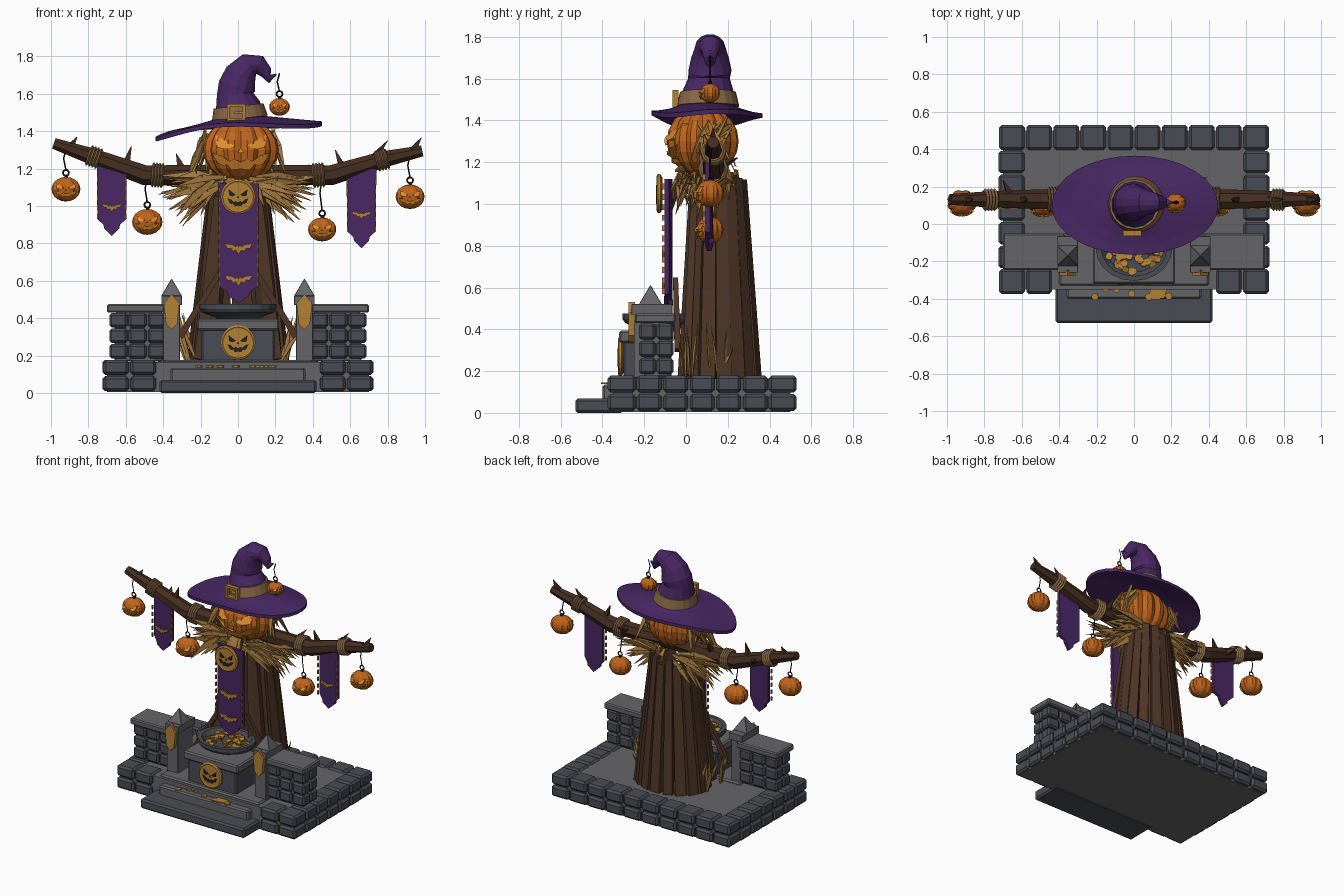
import bpy, bmesh, random
from math import sin, cos, pi, sqrt, radians
from mathutils import Vector as V, Matrix as M

if "Cube" in bpy.data.objects:
    bpy.data.objects.remove(bpy.data.objects["Cube"])

random.seed(4)
U = random.uniform
COL = dict(stone=(.068, .073, .09), slab=(.13, .13, .14), wood=(.075, .036, .019), bark=(.06, .027, .015),
           orange=(.52, .13, .012), glow=(.75, .27, .03), gold=(.45, .22, .035), straw=(.36, .19, .05),
           purple=(.065, .02, .125), rope=(.25, .14, .06), dark=(.02, .015, .012))


def emit(name, bm, col, bevel=0):
    bmesh.ops.recalc_face_normals(bm, faces=bm.faces)
    me = bpy.data.meshes.new(name)
    bm.to_mesh(me)
    bm.free()
    m = bpy.data.materials.get(col) or bpy.data.materials.new(col)
    m.diffuse_color = (*COL[col], 1)
    m.use_nodes = True
    m.node_tree.nodes["Principled BSDF"].inputs["Base Color"].default_value = m.diffuse_color
    me.materials.append(m)
    ob = bpy.data.objects.new(name, me)
    bpy.context.collection.objects.link(ob)
    if bevel:
        b = ob.modifiers.new("bevel", 'BEVEL')
        b.width, b.segments = bevel, 1
    return ob


def box(bm, x0, x1, y0, y1, z0, z1):
    c = V((x0 + x1, y0 + y1, z0 + z1)) / 2
    bmesh.ops.create_cube(bm, size=1, matrix=M.Translation(c) @ M.Diagonal((x1 - x0, y1 - y0, z1 - z0, 1)))


def skin(bm, rings, close=False):
    rings = [[bm.verts.new(p) for p in r] for r in rings]
    n = len(rings[0])
    for a, b in zip(rings, rings[1:] + rings[:1] if close else rings[1:]):
        for i in range(n):
            bm.faces.new((a[i], a[(i + 1) % n], b[(i + 1) % n], b[i]))
    if not close:
        bm.faces.new(rings[0])
        bm.faces.new(rings[-1][::-1])


def loft(bm, pts, radii, n=6, close=False):
    pts, rings, ref = [V(p) for p in pts], [], V((0, 1, 0))
    for i, p in enumerate(pts):
        t = pts[(i + 1) % len(pts)] - pts[i - 1] if close else pts[min(i + 1, len(pts) - 1)] - pts[max(i - 1, 0)]
        v = t.cross(ref).normalized()
        rings.append([p + radii[i] * (ref * cos(2 * pi * k / n) + v * sin(2 * pi * k / n)) for k in range(n)])
    skin(bm, rings, close)


def beam(bm, a, b, w, d, out, taper=1):
    a, b = V(a), V(b)
    s = (b - a).cross(V(out)).normalized()
    o = s.cross(b - a).normalized()
    skin(bm, [[p + k * (s * w * i + o * d * j) / 2 for i, j in ((-1, -1), (1, -1), (1, 1), (-1, 1))]
              for p, k in ((a, 1), (b, taper))])


def blade(bm, a, b, w):
    a, b = V(a), V(b)
    out = V((U(-.4, .4), -1, U(-.4, .4)))
    m = a.lerp(b, .45) + V((0, 0, .015))
    beam(bm, a, m, w * .5, w * .25, out, 2)
    beam(bm, m, b, w, w * .5, out, .06)


def plate(bm, pts, depth, yf):
    skin(bm, [[V((x, yf(x, z) + d, z)) for x, z in pts] for d in (0, depth)])


EYE = [(.14, .12), (.68, .5), (.62, .08), (.4, .02)]
NOSE = [(-.09, -.1), (0, .08), (.09, -.1)]
GRIN = [(0, -.38), (.18, -.28), (.3, -.36), (.5, -.18), (.76, -.1), (.6, -.42), (.46, -.5), (.36, -.46), (.24, -.64), (0, -.6)]
BAT = [(0, .15), (.1, .3), (.2, .18), (.45, .32), (1, .4), (.8, .02), (.55, .06), (.4, -.18), (.2, -.08), (0, -.4)]


def mirror(half):
    return half + [(-x, z) for x, z in half[::-1] if x]


def carved_face(bm, cx, cz, sx, sz, yf, depth):
    for shape in (EYE, [(-x, z) for x, z in EYE], NOSE, mirror(GRIN)):
        plate(bm, [(cx + x * sx, cz + z * sz) for x, z in shape], depth, yf)


def pumpkin(name, x, y, z, rx, ry, rz, ribs, face):
    bm = bmesh.new()
    bmesh.ops.create_uvsphere(bm, u_segments=ribs * 3, v_segments=10, radius=1)
    for v in bm.verts:
        i = round((math_atan(v.co.y, v.co.x)) * ribs * 3 / (2 * pi)) % 3
        k = .9 if i == 0 else 1.0
        v.co = V((x + v.co.x * rx * k, y + v.co.y * ry * k, z + v.co.z * rz))
    emit(name, bm, 'orange')
    bm = bmesh.new()
    surf = lambda px, pz: y - ry * sqrt(max(.05, 1 - ((px - x) / rx) ** 2 - ((pz - z) / rz) ** 2)) - .008
    carved_face(bm, x, z, rx, rz, surf, .03)
    emit(name + "_face", bm, face)


def math_atan(a, b):
    return V((b, a)).angle_signed(V((1, 0))) if (a or b) else 0


# stone base: core, border blocks in two courses
bm = bmesh.new()
box(bm, -.7, .7, -.35, .5, .005, .165)
emit("base_core", bm, 'slab')
bm = bmesh.new()
for z0 in (.01, .098):
    z1 = z0 + .08
    for i in range(10):
        x = -.725 + .145 * i
        box(bm, x + .004, x + .141, .395, .53, z0, z1)
        if i < 2 or i > 7:
            box(bm, x + .004, x + .141, -.375, -.24, z0, z1)
    for i in range(5):
        y = -.24 + .127 * i
        for x in (-.725, .585):
            box(bm, x, x + .14, y + .004, y + .123, z0, z1)
emit("base_blocks", bm, 'stone', .014)

# front steps
bm = bmesh.new()
box(bm, -.42, .42, -.53, -.3, 0, .07)
emit("lower_step", bm, 'stone', .012)
bm = bmesh.new()
box(bm, -.36, .36, -.4, -.25, .06, .135)
box(bm, -.4, .4, -.33, -.05, .12, .178)
emit("upper_steps", bm, 'slab', .01)

# low walls, caps and gate posts
blocks, caps, posts, trim = (bmesh.new() for _ in range(4))
for s in (-1, 1):
    X = lambda a, b: sorted((s * a, s * b))
    box(caps, *X(.4, .66), -.2, -.08, .17, .43)
    for r in range(3):
        z = .185 + r * .083
        for c in range(3):
            box(blocks, *X(.385 + c * .103, .482 + c * .103), -.225, -.145, z, z + .077)
            box(blocks, *X(.385 + c * .103, .482 + c * .103), -.14, -.06, z, z + .077)
    box(caps, *X(.37, .7), -.245, -.05, .43, .475)
    box(posts, *X(.31, .4), -.25, -.08, .17, .49)
    box(posts, *X(.3, .41), -.26, -.065, .47, .52)
    skin(posts, [[V((s * .355 + i * k, -.17 + j * k, z)) for i, j in ((-1, -1), (1, -1), (1, 1), (-1, 1))]
                 for k, z in ((.055, .52), (.002, .61))])
    plate(trim, [(s * .355 + x, .43 + z) for x, z in ((0, .1), (.042, .05), (.03, -.06), (0, -.09), (-.03, -.06), (-.042, .05))],
          .03, lambda x, z: -.275)
emit("wall_blocks", blocks, 'stone', .012)
emit("wall_caps", caps, 'slab', .008)
emit("gate_posts", posts, 'slab', .004)
emit("post_ornaments", trim, 'gold')

# altar with offering bowl and coins
bm = bmesh.new()
box(bm, -.195, .195, -.3, -.07, .17, .35)
emit("altar_body", bm, 'stone', .008)
bm = bmesh.new()
box(bm, -.22, .22, -.32, -.06, .335, .395)
emit("altar_top", bm, 'slab', .01)
bm = bmesh.new()
skin(bm, [[V((r * cos(i * pi / 10), -.13 + r * .85 * sin(i * pi / 10), z)) for i in range(20)]
          for r, z in ((.1, .39), (.13, .41), (.19, .43), (.205, .45), (.205, .475), (.175, .475), (.15, .445))])
emit("offering_bowl", bm, 'stone')
bm = bmesh.new()
for i in range(75):
    a, r = U(0, 2 * pi), .15 * sqrt(U(0, 1))
    p = (r * cos(a), -.13 + r * .85 * sin(a), .475 - r * .15) if i < 60 else (U(-.22, .2), U(-.39, -.34), .142)
    bmesh.ops.create_cone(bm, cap_ends=True, segments=7, radius1=.02, radius2=.02, depth=.009,
                          matrix=M.Translation(p) @ M.Rotation(U(-.4, .4) if i < 60 else 0, 4, 'X'))
emit("coins", bm, 'gold')

# ring of trunk planks, open at the front, and two leaning braces
bm = bmesh.new()
for i in range(17):
    a = -pi / 2 + (i + .5) * 2 * pi / 17 + U(-.04, .04)
    c, s = cos(a), sin(a)
    if s > -.9:
        beam(bm, (.25 * c, .155 + .185 * s, .165), (.145 * c, .15 + .125 * s, U(1.06, 1.13)), U(.062, .078), .045, (c, s, 0), .72)
emit("trunk_planks", bm, 'wood')
bm = bmesh.new()
for s in (-1, 1):
    beam(bm, (s * .31, -.04, .3), (s * .1, -.05, .64), .035, .03, (0, -1, 0), .8)
    beam(bm, (s * .2, -.0, .18), (s * .1, .04, 1.05), .07, .04, (0, -1, 0), .8)
emit("front_braces", bm, 'wood')

# crooked branch arms with thorns and rope bindings
arm = [(-.985, 1.335), (-.78, 1.265), (-.5, 1.165), (-.2, 1.165), (0, 1.18), (.2, 1.165), (.5, 1.165), (.78, 1.25), (.985, 1.295)]
bm = bmesh.new()
loft(bm, [(x, .13, z) for x, z in arm], [.03, .045, .055, .055, .06, .055, .055, .045, .03], 7)
emit("arms", bm, 'bark')
bm = bmesh.new()
for x, z, dx, dy, dz in ((-.6, 1.22, .03, 0, .1), (.56, 1.2, -.04, 0, .1), (.72, 1.25, .08, 0, .1), (-.3, 1.2, -.03, .06, .08),
                         (-.9, 1.31, .04, 0, .06), (.93, 1.29, .05, 0, .075), (-.66, 1.22, -.04, .08, .03), (.36, 1.18, .02, .09, .04)):
    b = V((x, .13 + dy * .3, z))
    beam(bm, b, b + V((dx, dy, dz)), .04, .04, (0, 1, .2), .08)
emit("thorns", bm, 'bark')
bm = bmesh.new()
for x, z, sl, r in ((-.77, 1.262, -.35, .048), (.77, 1.247, .25, .048), (-.43, 1.165, -.08, .058), (.43, 1.165, .08, .058)):
    k = [j - 4 for j in range(9)]
    loft(bm, [(x + j * .008, .13, z + j * .008 * sl) for j in k], [r + (.014 if j % 2 else .002) for j in k], 10)
emit("rope_bindings", bm, 'rope')

# straw collar, hair and ground tufts
bm = bmesh.new()
for s in (-1, 1):
    for i in range(42):
        t, y = U(-.95, .12), U(-.05, .24)
        L = U(.2, .34)
        blade(bm, (s * U(.05, .14), y, U(1.08, 1.16)), (s * (.1 + L * cos(t)), y + U(-.06, .06), 1.13 + L * sin(t) * .9), U(.025, .042))
    for i in range(14):
        x = U(.13, .2)
        blade(bm, (s * x, U(.05, .22), U(1.34, 1.42)), (s * (x + U(.01, .09)), U(.0, .25), U(1.12, 1.26)), .03)
    for i in range(9):
        y = U(-.03, .2)
        blade(bm, (s * U(.2, .28), y, .165), (s * U(.26, .36), y + U(-.05, .08), U(.3, .45)), .022)
for i in range(22):
    a = U(0, 2 * pi)
    blade(bm, (.1 * cos(a), .12 + .1 * sin(a), 1.15), (.2 * cos(a), .12 + .17 * sin(a), U(.93, 1.05)), .035)
emit("straw", bm, 'straw')

# pumpkin head and hanging lantern pumpkins
pumpkin("head", .015, .08, 1.3, .205, .175, .17, 12, 'glow')
bm = bmesh.new()
for x, z, r, top in ((-.92, 1.09, .08, 1.31), (-.485, .915, .084, 1.16), (.45, .875, .078, 1.16), (.92, 1.05, .08, 1.28), (.222, 1.53, .057, 1.71)):
    pumpkin("hanging_pumpkin", x, .115, z, r, r * .85, r * .82, 8, 'glow')
    zt = z + r * .82
    loft(bm, [(x, .115, zt - .015), (x + .004, .115, zt + .012)], [.014, .008], 6)
    loft(bm, [(x + .016 * cos(i * pi / 5), .115, zt + .022 + .016 * sin(i * pi / 5)) for i in range(10)], [.005] * 10, 4, True)
    loft(bm, [(x, .115, zt + .035), (x - .012, .115, (zt + top) / 2 + .02), (x, .115, top)], [.004] * 3, 4)
emit("lantern_strings", bm, 'dark')

# witch hat: wavy brim, bent crown, band, buckle
bm = bmesh.new()
N = 32
rings = []
for k in (0, .35, .7, 1):
    row = []
    for i in range(N):
        a = 2 * pi * i / N
        x, y = (.12 + .325 * k) * cos(a), (.12 + .145 * k) * sin(a)
        row.append(V((x + .005, .1 + y, 1.475 - .065 * k + .07 * x + .012 * k * sin(3 * a + 1) + .03 * k * k * sin(a) ** 2)))
    rings.append(row)
low = [[p - V((0, 0, .022)) for p in r] for r in rings]
skin(bm, rings + low[::-1], True)
emit("hat_brim", bm, 'purple')
bm = bmesh.new()
loft(bm, [(.01, .105, 1.45), (.0, .105, 1.54), (-.015, .11, 1.6), (-.005, .115, 1.64), (.015, .115, 1.7), (.06, .115, 1.75),
          (.115, .115, 1.755), (.15, .115, 1.715), (.17, .115, 1.68), (.205, .115, 1.705)],
     [.145, .122, .1, .103, .09, .072, .052, .035, .024, .004], 14)
emit("hat_crown", bm, 'purple')
bm = bmesh.new()
loft(bm, [(.01, .105, 1.468), (.003, .105, 1.535)], [.15, .134], 20)
emit("hat_band", bm, 'rope')
bm = bmesh.new()
for x0, x1, z0, z1 in ((-.06, .04, 1.455, 1.47), (-.06, .04, 1.53, 1.545), (-.06, -.045, 1.455, 1.545), (.025, .04, 1.455, 1.545), (-.02, .025, 1.495, 1.505)):
    box(bm, x0, x1, -.065, -.035, z0, z1)
emit("hat_buckle", bm, 'gold')

# banners with bats and stitches
cloth, trim = bmesh.new(), bmesh.new()
for cx, w, top, bot, y, bats in ((.003, .11, 1.12, .48, -.095, (.77, .6)), (-.675, .08, 1.215, .84, .1, (.99,)), (.66, .08, 1.2, .775, .1, (.95,))):
    e = bot + .09
    edge = [(w, top), (w * .96, e), (w * .55, e - .03), (w * .5, e - .05), (0, bot)]
    plate(cloth, [(cx + x, z) for x, z in mirror(edge)], .022, lambda x, z: y + .012 * sin((x - cx) / w * 4))
    for bz in bats:
        plate(trim, [(cx + x * w * .68, bz + z * w * .68) for x, z in mirror(BAT)], .012, lambda x, z: y - .02)
    n = int((top - e) / .05)
    for i in range(n):
        for s in (-1, 1):
            box(trim, cx + s * w * .93 - .004, cx + s * w * .93 + .004, y - .02, y - .008, e + i * .05, e + i * .05 + .028)
emit("banners", cloth, 'purple')
emit("banner_trim", trim, 'gold')

# round face medallions on chest and altar
disc, rim, grin = bmesh.new(), bmesh.new(), bmesh.new()
for z, y in ((1.05, -.125), (.27, -.31)):
    bmesh.ops.create_cone(disc, cap_ends=True, segments=20, radius1=.08, radius2=.08, depth=.025,
                          matrix=M.Translation((0, y, z)) @ M.Rotation(pi / 2, 4, 'X'))
    loft(rim, [(.083 * cos(i * pi / 10), y - .004, z + .083 * sin(i * pi / 10)) for i in range(20)], [.012] * 20, 6, True)
    carved_face(grin, 0, z, .075, .08, lambda px, pz: y - .018, .012)
emit("medallion_discs", disc, 'gold')
emit("medallion_rims", rim, 'gold')
emit("medallion_faces", grin, 'dark')
